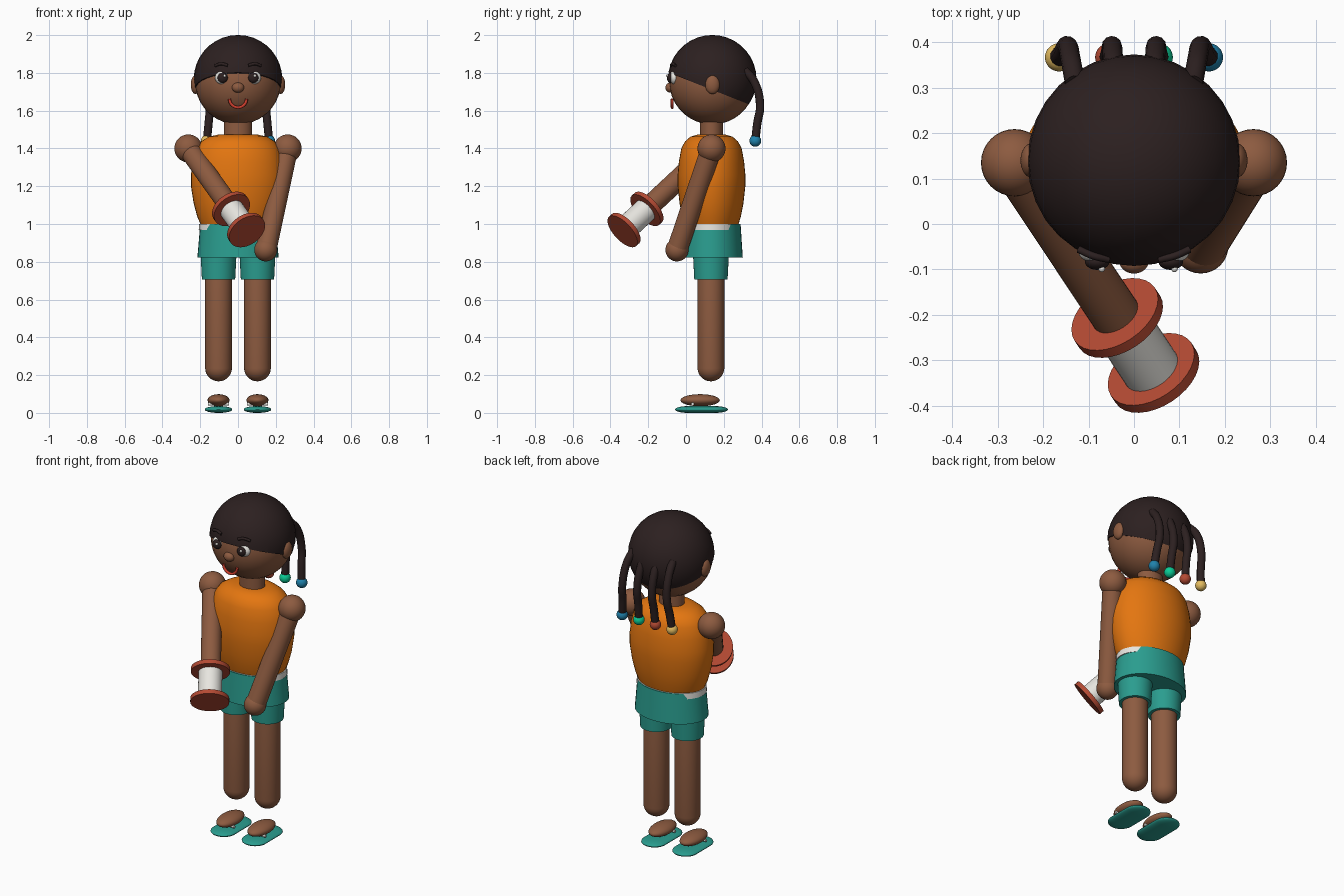
import bpy, bmesh, math
from mathutils import Vector

if "Cube" in bpy.data.objects:
    bpy.data.objects.remove(bpy.data.objects["Cube"])


def material(name, r, g, b):
    def lin(c):
        c /= 255
        return c / 12.92 if c <= 0.04045 else ((c + 0.055) / 1.055) ** 2.4
    m = bpy.data.materials.new(name)
    m.diffuse_color = (lin(r), lin(g), lin(b), 1)
    m.use_nodes = True
    m.node_tree.nodes["Principled BSDF"].inputs["Base Color"].default_value = m.diffuse_color
    return m


SKIN = material("brown skin", 141, 91, 64)
HAIR = material("dark hair", 44, 32, 32)
ORANGE = material("orange shirt", 228, 118, 16)
TEAL = material("teal cloth", 42, 157, 143)
WHITE = material("white", 238, 236, 230)
RED = material("spool red", 180, 74, 51)
LIP = material("lip red", 205, 62, 45)
YELLOW = material("yellow bead", 228, 188, 96)
GREEN = material("green bead", 10, 205, 150)
BLUE = material("blue bead", 32, 130, 172)
CY = 0.135  # depth of the body axis


def finish(name, mat):
    ob = bpy.context.object
    ob.name = name
    ob.data.materials.clear()
    ob.data.materials.append(mat)
    bpy.ops.object.shade_smooth_by_angle(angle=math.radians(35))
    return ob


def ball(name, mat, loc, size):
    bpy.ops.mesh.primitive_uv_sphere_add(segments=32, ring_count=18, location=loc)
    bpy.context.object.scale = (size,) * 3 if isinstance(size, float) else size
    bpy.ops.object.transform_apply(location=False, rotation=False)
    return finish(name, mat)


def rod(name, mat, a, b, r):
    a, b = Vector(a), Vector(b)
    bpy.ops.mesh.primitive_cylinder_add(vertices=32, radius=r, depth=(b - a).length, location=(a + b) / 2)
    bpy.context.object.rotation_euler = (b - a).to_track_quat('Z', 'Y').to_euler()
    return finish(name, mat)


def lathe(name, mat, profile, loc=(0, 0, 0), sy=1.0, n=40):
    """Revolve (radius, height) points about z; ends are capped."""
    bm = bmesh.new()
    rings = [[bm.verts.new((r * math.cos(2 * math.pi * i / n),
                            sy * r * math.sin(2 * math.pi * i / n), z)) for i in range(n)]
             for r, z in profile]
    for lo, hi in zip(rings, rings[1:]):
        for i in range(n):
            j = (i + 1) % n
            bm.faces.new((lo[i], lo[j], hi[j], hi[i]))
    bm.faces.new(rings[0][::-1])
    bm.faces.new(rings[-1])
    me = bpy.data.meshes.new(name)
    bm.to_mesh(me)
    bm.free()
    ob = bpy.data.objects.new(name, me)
    ob.location = loc
    bpy.context.collection.objects.link(ob)
    bpy.ops.object.select_all(action='DESELECT')
    ob.select_set(True)
    bpy.context.view_layer.objects.active = ob
    return finish(name, mat)


def capsule(name, mat, length, r, loc):
    arc = [(r * math.cos(t), r * math.sin(t)) for t in [math.radians(a) for a in range(2, 91, 11)]]
    prof = [(x, -length / 2 - z) for x, z in arc[::-1]] + [(x, length / 2 + z) for x, z in arc]
    return lathe(name, mat, prof, loc, n=32)


def tube(name, mat, points, r):
    cu = bpy.data.curves.new(name, 'CURVE')
    cu.dimensions = '3D'
    cu.bevel_depth, cu.bevel_resolution, cu.use_fill_caps = r, 4, True
    sp = cu.splines.new('BEZIER')
    sp.bezier_points.add(len(points) - 1)
    for bp, p in zip(sp.bezier_points, points):
        bp.co = p
        bp.handle_left_type = bp.handle_right_type = 'AUTO'
    ob = bpy.data.objects.new(name, cu)
    bpy.context.collection.objects.link(ob)
    bpy.ops.object.select_all(action='DESELECT')
    ob.select_set(True)
    bpy.context.view_layer.objects.active = ob
    bpy.ops.object.convert(target='MESH')
    return finish(name, mat)


# Head, and a hair cap cut along a plane that drops towards the back
ball("head", SKIN, (0, 0.139, 1.755), 0.228)
hair = ball("hair_cap", HAIR, (0, 0.139, 1.766), 0.2345)
bm = bmesh.new()
bm.from_mesh(hair.data)
cut = bmesh.ops.bisect_plane(bm, geom=bm.verts[:] + bm.edges[:] + bm.faces[:],
                             plane_co=(0, 0, -0.056), plane_no=(0, 0.395, 1), clear_inner=True)
bmesh.ops.holes_fill(bm, edges=[e for e in bm.edges if e.is_boundary], sides=0)
bm.to_mesh(hair.data)
bm.free()
bpy.ops.object.shade_smooth_by_angle(angle=math.radians(35))

# Face
ball("nose", SKIN, (0, -0.083, 1.722), (0.032, 0.026, 0.027))
tube("mouth", LIP, [(0.045 * math.cos(a), -0.073, 1.662 + 0.045 * math.sin(a))
                    for a in [math.pi * (1 + k / 8) for k in range(9)]], 0.008)
for s, side in ((-1, "left"), (1, "right")):
    ball(side + "_ear", SKIN, (s * 0.225, 0.14, 1.738), (0.025, 0.038, 0.05))
    ball(side + "_eye", WHITE, (s * 0.082, -0.062, 1.775), (0.04, 0.024, 0.036))
    ball(side + "_pupil", HAIR, (s * 0.081, -0.083, 1.774), (0.027, 0.018, 0.027))
    ball(side + "_eye_glint", WHITE, (s * 0.08 + 0.009, -0.099, 1.784), 0.007)
    tube(side + "_eyebrow", HAIR, [(s * 0.055, -0.078, 1.84), (s * 0.09, -0.07, 1.848),
                                   (s * 0.122, -0.056, 1.838)], 0.008)

# Four braids hanging at the back, each with a coloured bead
for k, (x, mat, col) in enumerate(((-0.13, YELLOW, "yellow"), (-0.043, RED, "red"),
                                   (0.043, GREEN, "green"), (0.13, BLUE, "blue"))):
    tube(f"braid_{k + 1}", HAIR, [(x, 0.31, 1.815), (x * 1.07, 0.36, 1.755), (x * 1.13, 0.392, 1.63),
                                  (x * 1.2, 0.377, 1.53), (x * 1.26, 0.368, 1.45)], 0.022)
    ball(col + "_bead", mat, (x * 1.27, 0.367, 1.44), 0.031)

# Trunk
lathe("neck", SKIN, [(0.074, 1.44), (0.074, 1.57)], (0, CY, 0), 0.83)
lathe("shirt", ORANGE, [(0.195, 0.99), (0.216, 1.04), (0.235, 1.11), (0.249, 1.2), (0.249, 1.26),
                        (0.24, 1.33), (0.222, 1.4), (0.195, 1.437), (0.155, 1.462), (0.105, 1.473)],
      (0, CY, 0), 0.72)
lathe("waistband", WHITE, [(0.208, 0.967), (0.206, 1.001)], (0, CY, 0), 0.72)
lathe("shorts_top", TEAL, [(0.215, 0.823), (0.2, 1.0)], (0, CY, 0), 0.77)

# Legs, feet and sandals
for s, side in ((-1, "left"), (1, "right")):
    x = s * 0.103
    lathe(side + "_shorts_leg", TEAL, [(0.088, 0.705), (0.096, 0.86)], (x, CY - 0.003, 0))
    capsule(side + "_leg", SKIN, 0.5, 0.071, (x, 0.132, 0.488))
    ball(side + "_foot", SKIN, (x, 0.075, 0.067), (0.058, 0.104, 0.032))
    sole = capsule(side + "_sandal", TEAL, 0.134, 0.073, (x, 0.082, 0.018))
    sole.rotation_euler = (math.pi / 2, 0, 0)
    sole.scale = (1, 0.25, 1)
    rod(side + "_sandal_strap", WHITE, (x - 0.055, 0.035, 0.047), (x + 0.055, 0.035, 0.047), 0.008)

# Arms
for s, side in ((-1, "left"), (1, "right")):
    ball(side + "_shoulder", SKIN, (s * 0.263, CY, 1.4), 0.074)
rod("right_arm", SKIN, (0.263, CY, 1.4), (0.15, -0.045, 0.87), 0.055)
ball("right_hand", SKIN, (0.147, -0.048, 0.863), 0.061)
rod("left_arm", SKIN, (-0.263, CY, 1.4), (-0.035, -0.208, 1.08), 0.055)

# Spool held along the line of the left arm
top, end = Vector((-0.037, -0.207, 1.08)), Vector((0.043, -0.328, 0.968))
step = (end - top).normalized() * 0.0125
rod("spool_core", WHITE, top, end, 0.065)
for name, c in (("spool_upper_flange", top), ("spool_lower_flange", end)):
    rod(name, RED, c - step, c + step, 0.106)
